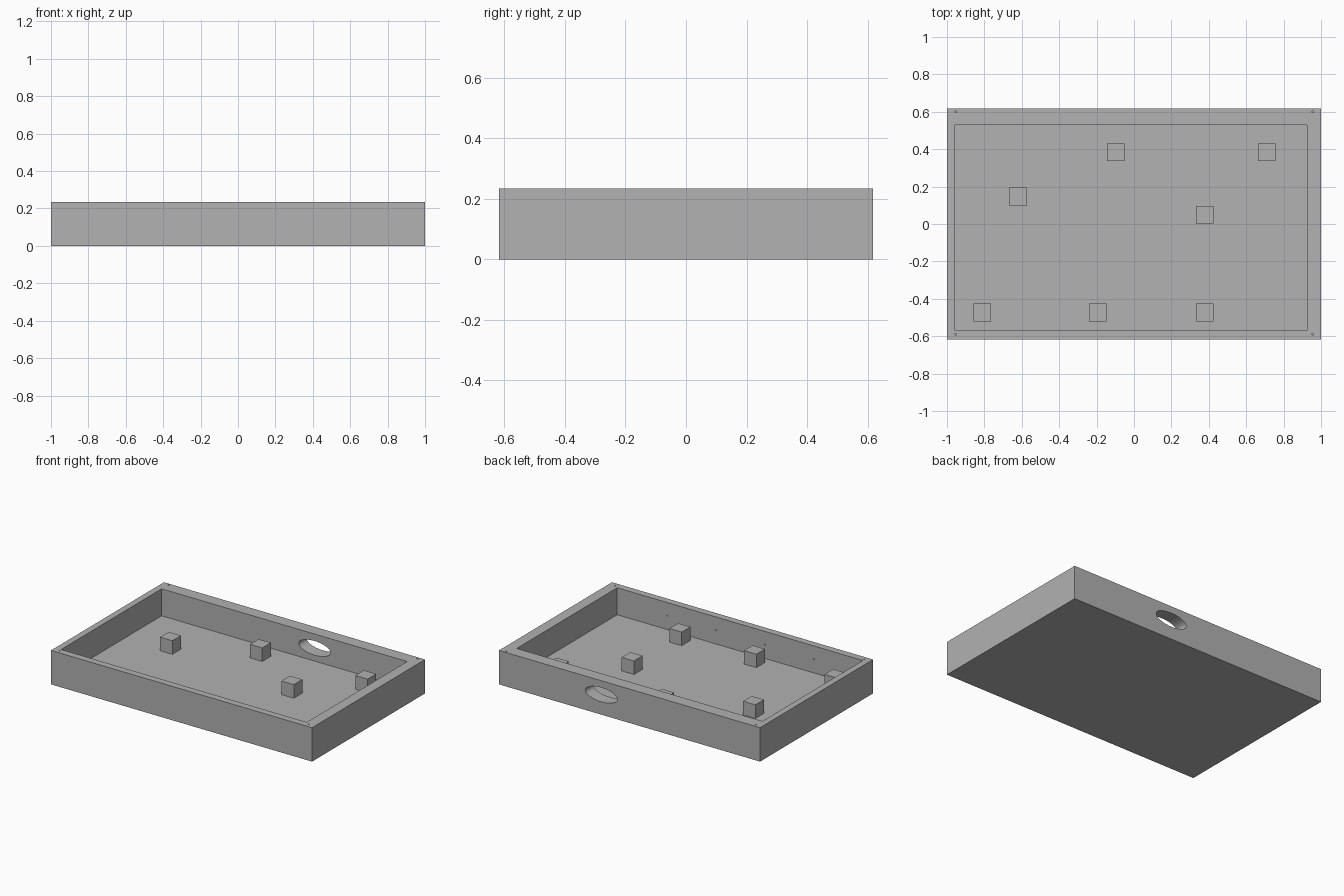
import bpy
import math

if "Cube" in bpy.data.objects:
    bpy.data.objects.remove(bpy.data.objects["Cube"], do_unlink=True)

grey = bpy.data.materials.new("plain grey")
grey.use_nodes = True
COLOUR = (0.445, 0.445, 0.445, 1)
grey.diffuse_color = COLOUR
grey.node_tree.nodes["Principled BSDF"].inputs["Base Color"].default_value = COLOUR

WIDTH, DEPTH, HEIGHT = 2.0, 1.236, 0.235
FLOOR = 0.048
LEFT, RIGHT, FRONT, BACK = -0.956, 0.926, -0.57, 0.53   # cavity limits
POST = 0.094


def finish(obj, name):
    obj.name = obj.data.name = name
    obj.data.materials.append(grey)
    bpy.ops.object.transform_apply(location=True, rotation=True, scale=True)
    return obj


def box(name, low, high):
    centre = [(a + b) / 2 for a, b in zip(low, high)]
    bpy.ops.mesh.primitive_cube_add(size=1, location=centre)
    obj = bpy.context.object
    obj.scale = [b - a for a, b in zip(low, high)]
    return finish(obj, name)


def rod(name, centre, rx, ry, length, sides, along_y=False):
    bpy.ops.mesh.primitive_cylinder_add(vertices=sides, radius=1, depth=1, location=centre)
    obj = bpy.context.object
    obj.scale = (rx, ry, length)
    if along_y:
        obj.rotation_euler.x = math.pi / 2
    return finish(obj, name)


def cut(target, cutter):
    mod = target.modifiers.new("cut", "BOOLEAN")
    mod.operation = "DIFFERENCE"
    mod.solver = "EXACT"
    mod.object = cutter
    bpy.context.view_layer.objects.active = target
    bpy.ops.object.modifier_apply(modifier=mod.name)
    bpy.data.objects.remove(cutter, do_unlink=True)


# Open tray with an off-centre cavity
tray = box("tray", (-WIDTH / 2, -DEPTH / 2, 0), (WIDTH / 2, DEPTH / 2, HEIGHT))
cut(tray, box("cavity_cutter", (LEFT, FRONT, FLOOR), (RIGHT, BACK, HEIGHT + 0.1)))

# Oval cable opening through the back wall
cut(tray, rod("opening_cutter", (0.216, 0.575, 0.138), 0.122, 0.049, 0.15, 64, True))

# Screw holes in the rim corners
for x in (-0.953, 0.955):
    for y in (-0.59, 0.6):
        cut(tray, rod("screw_cutter", (x, y, HEIGHT), 0.005, 0.005, 0.1, 12))

# Pin holes on the inside of the front wall
for i in range(4):
    cut(tray, rod("pin_cutter", (0.544 - 0.375 * i, FRONT, 0.143), 0.004, 0.004, 0.04, 12, True))

bpy.ops.object.select_all(action="DESELECT")
tray.select_set(True)
bpy.context.view_layer.objects.active = tray
bpy.ops.object.shade_smooth_by_angle(angle=math.radians(35))

# Cube-shaped support posts on the floor
posts = [(-0.62, 0.147), (-0.097, 0.383), (0.71, 0.383), (0.378, 0.05),
         (-0.811, -0.473), (-0.193, -0.473), (0.378, -0.473)]
for i, (x, y) in enumerate(posts, 1):
    h = POST / 2
    box(f"support_post_{i}", (x - h, y - h, FLOOR), (x + h, y + h, FLOOR + POST))
